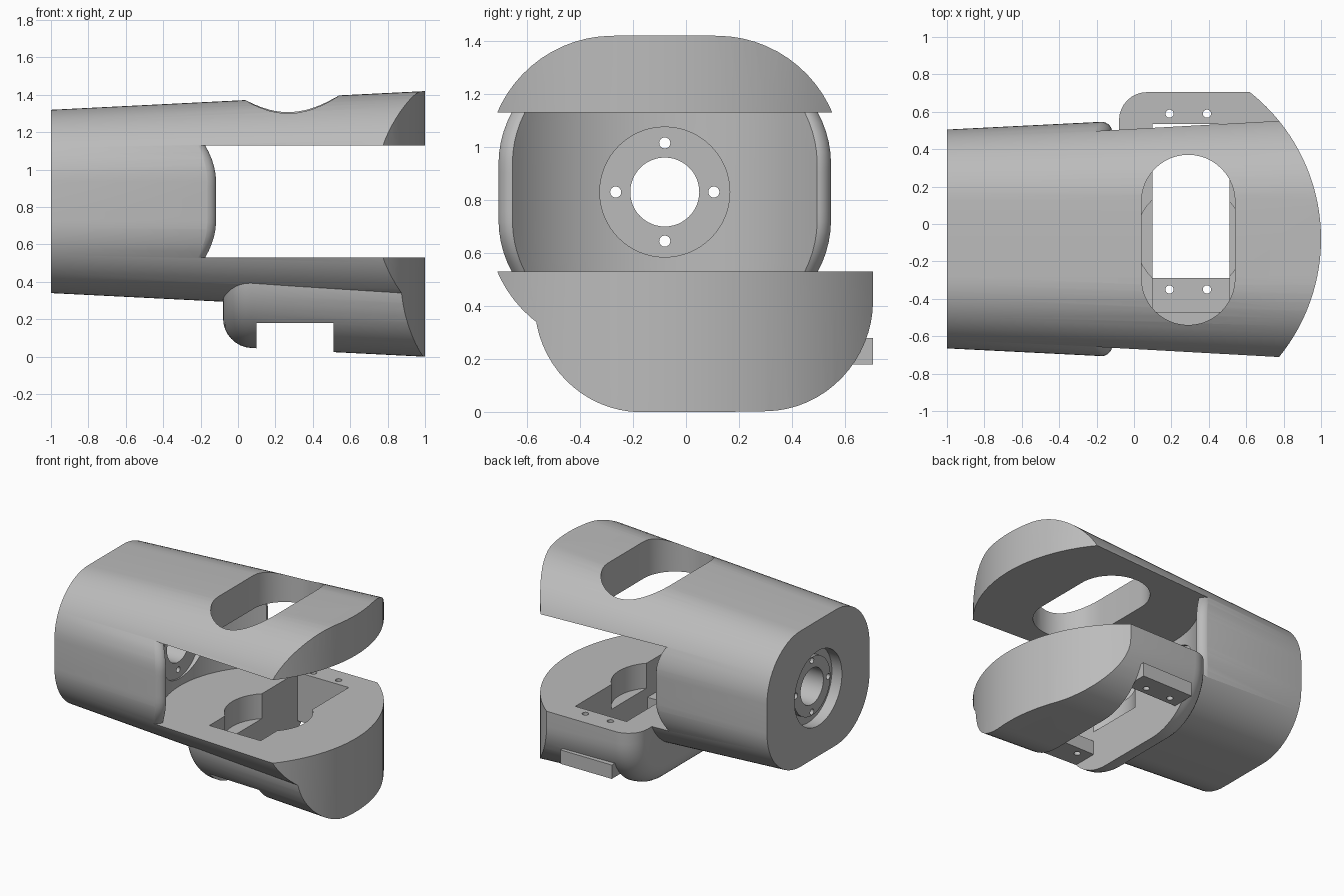
import bpy, bmesh, math
from math import sin, cos, pi, sqrt

if "Cube" in bpy.data.objects:
    bpy.data.objects.remove(bpy.data.objects["Cube"])

CY, CZ = -0.08, 0.83          # axis of the arm body
FORK_LOW, FORK_HIGH = 0.53, 1.13

grey = bpy.data.materials.new("plain_grey")
grey.use_nodes = True
grey.diffuse_color = (0.5, 0.5, 0.5, 1)
grey.node_tree.nodes["Principled BSDF"].inputs["Base Color"].default_value = (0.5, 0.5, 0.5, 1)


def loft(name, rings):
    """Closed solid through rings of equal point count."""
    bm = bmesh.new()
    rows = [[bm.verts.new(p) for p in ring] for ring in rings]
    n = len(rows[0])
    for a, b in zip(rows, rows[1:]):
        for i in range(n):
            j = (i + 1) % n
            bm.faces.new((a[i], a[j], b[j], b[i]))
    bm.faces.new(rows[0][::-1])
    bm.faces.new(rows[-1])
    bmesh.ops.recalc_face_normals(bm, faces=bm.faces)
    mesh = bpy.data.meshes.new(name)
    bm.to_mesh(mesh)
    bm.free()
    mesh.materials.append(grey)
    obj = bpy.data.objects.new(name, mesh)
    bpy.context.collection.objects.link(obj)
    return obj


def arc(cx, cy, r, a0, a1, n=16):
    angles = [math.radians(a0 + (a1 - a0) * i / n) for i in range(n + 1)]
    return [(cx + r * cos(a), cy + r * sin(a)) for a in angles]


def circle(cx, cy, r, n=48):
    return arc(cx, cy, r, 0, 360, n)[:-1]


def prism_z(name, pts, lo, hi):
    return loft(name, [[(x, y, z) for x, y in pts] for z in (lo, hi)])


def prism_x(name, pts, lo, hi):
    return loft(name, [[(x, y, z) for y, z in pts] for x in (lo, hi)])


def box(name, x0, x1, y0, y1, z0, z1):
    return prism_z(name, [(x0, y0), (x1, y0), (x1, y1), (x0, y1)], z0, z1)


def combine(target, tool, operation):
    tool.hide_render = True
    mod = target.modifiers.new(tool.name, "BOOLEAN")
    mod.operation = operation
    mod.solver = "EXACT"
    mod.object = tool
    bpy.context.view_layer.objects.active = target
    bpy.ops.object.modifier_apply(modifier=mod.name)
    bpy.data.objects.remove(tool)


# Drafted arm body: rounded section growing along x
def body_ring(x):
    r, flat_y, flat_z = 0.435 + 0.05 * x, 0.2, 0.105
    pts = []
    for sy, sz, a in ((1, 1, 0), (-1, 1, 90), (-1, -1, 180), (1, -1, 270)):
        pts += arc(CY + sy * flat_y, CZ + sz * flat_z, r, a, a + 90)
    return [(x, y, z) for y, z in pts]


arm = loft("forked_arm_housing", [body_ring(-1), body_ring(1.06)])


# Motor housing below the lower fork, rounded at its inner end
def housing_ring(x, inset):
    y0, y1, r = -0.57, 0.705, 0.4
    zc = 0.05 - 0.05 * x + r
    pts = arc(y0 + r, zc, r - inset, 180, 270) + arc(y1 - r, zc, r - inset, 270, 360)
    pts += [(y1 - inset, 0.7), (y0 + inset, 0.7)]
    return [(x, y, z) for y, z in pts]


R = 0.15
rings = [housing_ring(-0.08 + R * (1 - cos(t)), R * (1 - sin(t)))
         for t in (pi / 2 * i / 8 for i in range(9))]
rings.append(housing_ring(1.06, 0))
combine(arm, loft("motor_housing", rings), "UNION")
combine(arm, box("rear_tab", 0.1, 0.51, 0.55, 0.704, 0.18, 0.28), "UNION")

# Rounded plan of the fork tips
outline = arc(0, CY, 1, -90, 90, 64) + [(-1.5, CY + 1), (-1.5, CY - 1)]
combine(arm, prism_z("tip_outline", outline, -0.5, 2), "INTERSECT")


# Gap between the forks: concave inner wall with rounded outer edges
def gap_ring(z):
    r = 0.4275
    rise = max(0, abs(z - CZ) - 0.105)
    w = 0.202 + sqrt(r * r - rise * rise)
    lip, depth, wall_x, wall_r = 0.055, 0.07, 0.3, 0.71
    e = w - lip
    edge_x = wall_x - sqrt(wall_r ** 2 - e * e)
    half = [(1.3, 1.0), (edge_x - depth, 1.0)]
    for i in range(9):
        t = pi / 2 * i / 8
        half.append((edge_x - depth + depth * sin(t), e + lip * cos(t)))
    for i in range(1, 17):
        a = math.asin(e / wall_r) * (1 - i / 16)
        half.append((wall_x - wall_r * cos(a), wall_r * sin(a)))
    pts = half + [(x, -y) for x, y in half[-2::-1]]
    return [(x, CY + y, z) for x, y in pts]


layers = 16
combine(arm, loft("fork_gap", [gap_ring(FORK_LOW + (FORK_HIGH - FORK_LOW) * i / layers)
                               for i in range(layers + 1)]), "DIFFERENCE")

# Slot through the upper fork
slot = arc(0.29, 0.12, 0.25, 0, 180, 24) + arc(0.29, -0.29, 0.25, 180, 360, 24)
combine(arm, prism_z("upper_slot", slot, 0.95, 1.7), "DIFFERENCE")

# Motor pocket, front recess, flange channel and round horn recess
for cutter in (
    box("motor_pocket", 0.1, 0.51, -0.29, 0.535, -0.3, 0.6),
    box("front_recess", 0.1, 0.51, -0.47, -0.25, 0.28, 0.61),
    box("flange_channel", 0.1, 0.51, -1, 1, -0.31, 0.18),
    prism_z("horn_recess", circle(0.3, CY, 0.29), 0.35, 0.62),
):
    combine(arm, cutter, "DIFFERENCE")
for x in (0.19, 0.39):
    for y in (-0.35, 0.59):
        combine(arm, prism_z("tab_hole", circle(x, y, 0.022, 16), -0.2, 0.63), "DIFFERENCE")

# Rear bearing recess with raised ring, inner flange face, bore and bolt holes
combine(arm, prism_x("rear_recess", circle(CY, CZ, 0.27, 64), -1.1, -0.92), "DIFFERENCE")
combine(arm, prism_x("rear_ring", circle(CY, CZ, 0.21, 64), -0.95, -0.85), "UNION")
combine(arm, prism_x("inner_face", circle(CY, CZ, 0.245, 64), -0.42, 0), "DIFFERENCE")
combine(arm, prism_x("bore", circle(CY, CZ, 0.13), -1.2, 0), "DIFFERENCE")
for k in range(4):
    y, z = CY + 0.185 * cos(k * pi / 2), CZ + 0.185 * sin(k * pi / 2)
    combine(arm, prism_x("bolt_hole", circle(y, z, 0.021, 16), -1.2, 0), "DIFFERENCE")

# Smooth shading with sharp edges kept
bpy.ops.object.select_all(action="DESELECT")
arm.select_set(True)
bpy.context.view_layer.objects.active = arm
bpy.ops.object.shade_smooth_by_angle(angle=math.radians(30))
